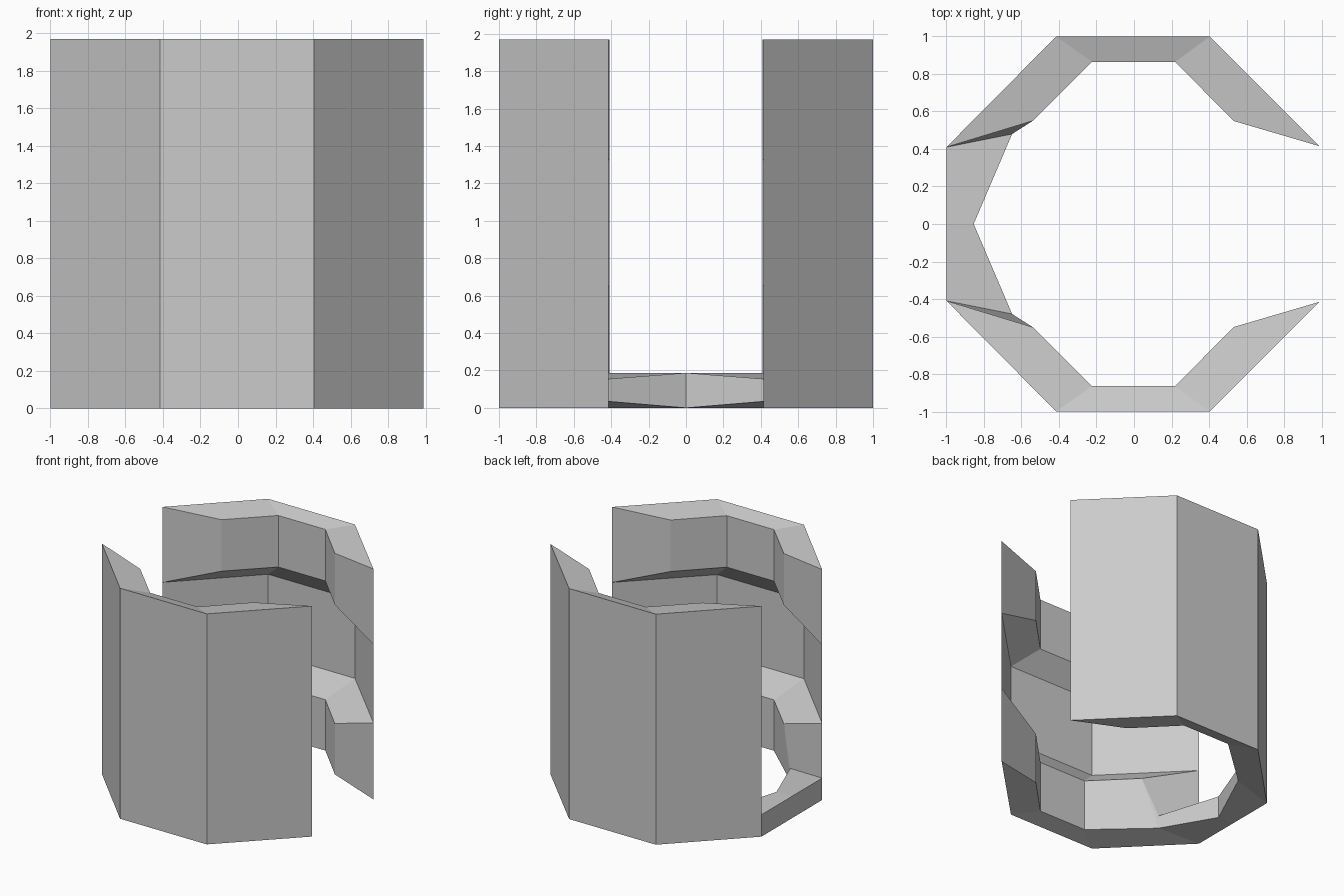
import bpy
import bmesh

if "Cube" in bpy.data.objects:
    bpy.data.objects.remove(bpy.data.objects["Cube"])

# Plan of one half (y > 0): outer octagon corners and matching inner corners
OUTER = [(0.99, 0.415), (0.405, 1.0), (-0.415, 1.0), (-1.0, 0.41)]
INNER = [(0.53, 0.55), (0.22, 0.865), (-0.225, 0.865), (-0.54, 0.55)]
HEIGHT = 1.97
LOW, HIGH = 0.655, 1.325          # bounds of the thin middle panel on the outside


def section(o, i, zo0, zi0, zi1, zo1):
    """Four-point wedge cross-section: outer low, inner low, inner high, outer high."""
    return [(*o, zo0), (*i, zi0), (*i, zi1), (*o, zo1)]


def loft(bm, sections, closed=True):
    rows = [[bm.verts.new(p) for p in s] for s in sections]
    n = len(rows[0])
    for a, b in zip(rows, rows[1:]):
        for k in range(n if closed else n - 1):
            bm.faces.new((a[k], a[(k + 1) % n], b[(k + 1) % n], b[k]))
    return rows


def finish(bm, name):
    bmesh.ops.recalc_face_normals(bm, faces=bm.faces)
    mesh = bpy.data.meshes.new(name)
    bm.to_mesh(mesh)
    bm.free()
    obj = bpy.data.objects.new(name, mesh)
    bpy.context.collection.objects.link(obj)
    mirror = obj.modifiers.new("mirror", 'MIRROR')
    mirror.use_axis = (False, True, False)
    mirror.use_clip = True


# Upper ring: wedge band with both ends capped
bm = bmesh.new()
rows = loft(bm, [section(o, i, HIGH, 1.49, 1.93, HEIGHT) for o, i in zip(OUTER, INNER)])
bm.faces.new(rows[0])
bm.faces.new(rows[-1])
finish(bm, "upper_ring")

# Lower ring: same band, its rear foot pulled in to meet the sill
bm = bmesh.new()
rows = loft(bm, [section(o, i, 0, 0.04, 0.475, LOW) for o, i in zip(OUTER, INNER)])
bm.faces.new(rows[0])
FOOT = (-0.65, 0.48)
end = rows[-1]
end[1].co = (*FOOT, 0.04)
sill_in = bm.verts.new((*FOOT, 0.15))
sill_out = bm.verts.new((*OUTER[-1], 0.187))
bm.faces.new((sill_out, sill_in, end[2], end[3]))
bm.faces.new((sill_in, end[1], end[2]))
finish(bm, "lower_ring")

# Thin middle panels joining the rings
bm = bmesh.new()
loft(bm, [[(*o, LOW), (*o, HIGH)] for o in OUTER], closed=False)
finish(bm, "middle_panel")

# Low sill across the rear opening
bm = bmesh.new()
loft(bm, [section(OUTER[-1], FOOT, 0, 0.04, 0.15, 0.187),
          section((-1.0, 0), (-0.855, 0), 0, 0, 0.187, 0.187)])
finish(bm, "sill")
